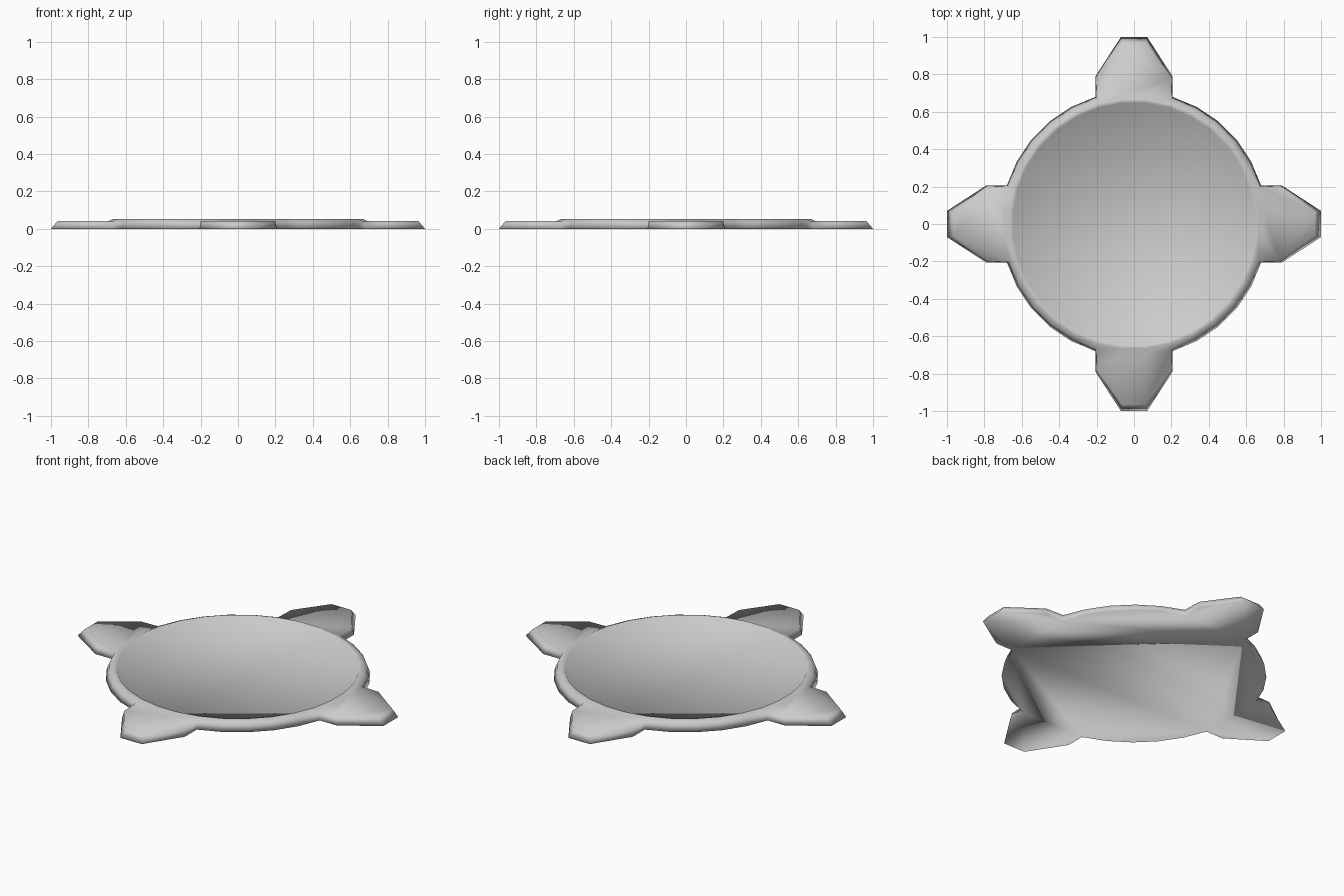
import bpy, bmesh
from math import cos, sin, pi

if "Cube" in bpy.data.objects:
    bpy.data.objects.remove(bpy.data.objects["Cube"])

N = 32
bm = bmesh.new()


def ang(i):
    return 2 * pi * (i + 0.5) / N


def ring(r, z):
    return [bm.verts.new((r * cos(ang(i)), r * sin(ang(i)), z)) for i in range(N)]


def tab(q, pts, z):
    # lug corners (distance out, sideways), turned to quarter q
    c, s = round(cos(q * pi / 2)), round(sin(q * pi / 2))
    return [bm.verts.new((c * u - s * v, s * u + c * v, z)) for u, v in pts]


def bridge(a, b):
    n = len(a)
    for i in range(n):
        j = (i + 1) % n
        bm.faces.new((a[i], a[j], b[j], b[i]))


def outline(loop, tabs):
    # ring loop with the three segments at each quarter replaced by a lug
    out = []
    for q in range(4):
        out += [loop[(8 * q - 2) % N]] + tabs[q]
        out += [loop[8 * q + k] for k in range(1, 6)]
    return out


# base outline and bevelled shoulder outline
low_pts = [(0.79, -0.206), (1.0, -0.07), (1.0, 0.07), (0.79, 0.206)]
high_pts = [(0.78, -0.198), (0.965, -0.064), (0.965, 0.064), (0.78, 0.198)]
base = ring(0.71, 0)
shoulder = ring(0.695, 0.042)
low_tabs = [tab(q, low_pts, 0) for q in range(4)]
high_tabs = [tab(q, high_pts, 0.042) for q in range(4)]
low = outline(base, low_tabs)
high = outline(shoulder, high_tabs)
bridge(low, high)
bm.faces.new(low[::-1])

# lug tops
for q in range(4):
    s = [shoulder[(8 * q + k) % N] for k in (-2, -1, 0, 1)]
    bm.faces.new([s[0]] + high_tabs[q] + [s[3], s[2], s[1]])

# raised rim and shallow dish floor
prev = shoulder
for r, z in ((0.668, 0.054), (0.652, 0.054), (0.646, 0.046)):
    nxt = ring(r, z)
    bridge(prev, nxt)
    prev = nxt
bm.faces.new(prev)

# unused base ring points under the lugs
bmesh.ops.delete(bm, geom=[v for v in bm.verts if not v.link_faces], context='VERTS')
bmesh.ops.recalc_face_normals(bm, faces=bm.faces)
for f in bm.faces:
    f.smooth = True

mesh = bpy.data.meshes.new("lugged_disc")
bm.to_mesh(mesh)
bm.free()
bpy.context.collection.objects.link(bpy.data.objects.new("lugged_disc", mesh))
